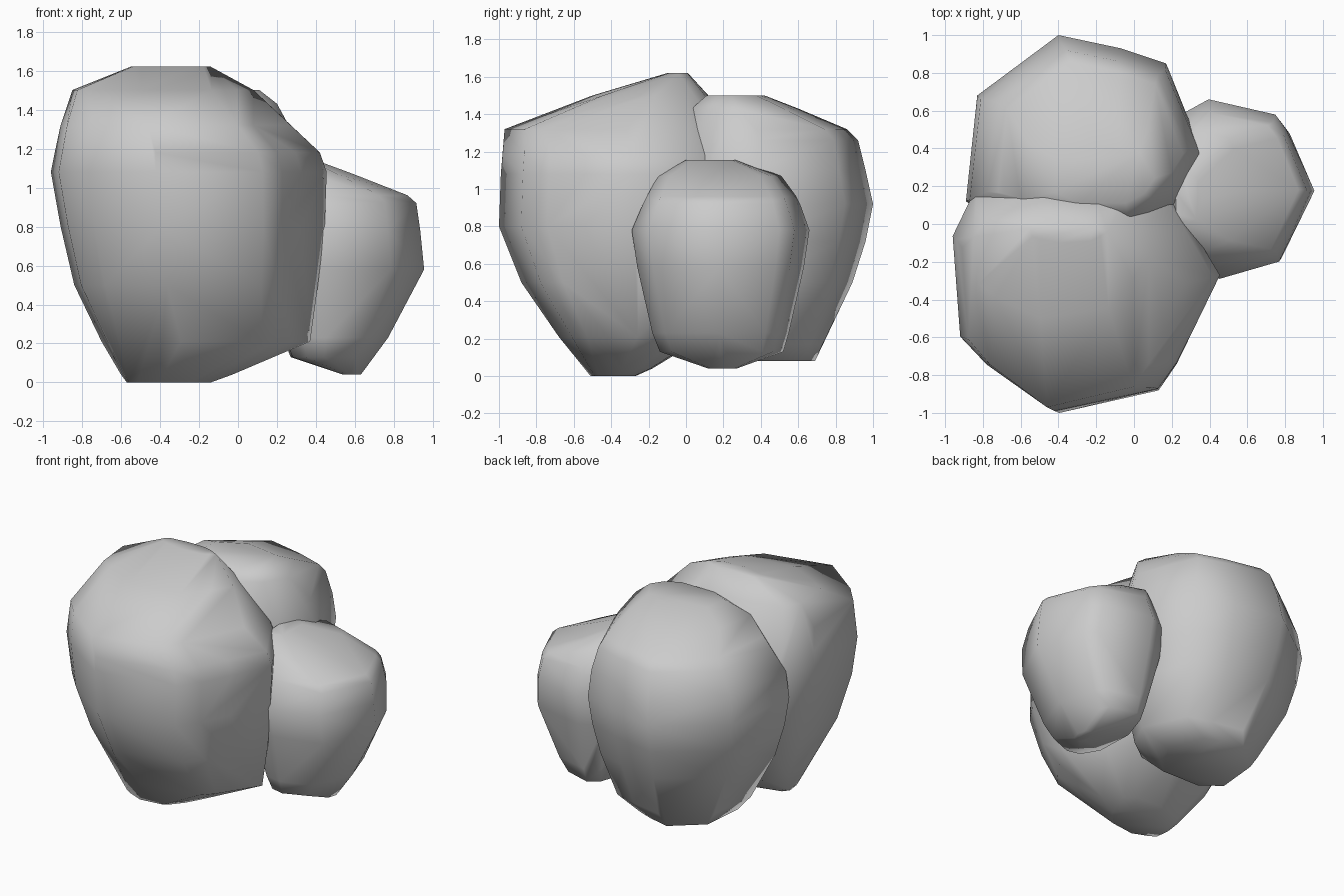
import bpy, bmesh
from math import radians


def lump(name, outline, rings):
    """Convex faceted lump: a plan outline stretched to each ring's
    extents (z, x min, x max, y min, y max), then wrapped in a hull."""
    xs, ys = [p[0] for p in outline], [p[1] for p in outline]
    ox, oy = min(xs), min(ys)
    w, d = max(xs) - ox, max(ys) - oy
    bm = bmesh.new()
    for z, x0, x1, y0, y1 in rings:
        for x, y in outline:
            bm.verts.new((x0 + (x - ox) / w * (x1 - x0),
                          y0 + (y - oy) / d * (y1 - y0), z))
    hull = bmesh.ops.convex_hull(bm, input=bm.verts[:])
    loose = {g for g in hull["geom_interior"] + hull["geom_unused"]
             if isinstance(g, bmesh.types.BMVert)}
    bmesh.ops.delete(bm, geom=list(loose), context='VERTS')
    bmesh.ops.recalc_face_normals(bm, faces=bm.faces[:])
    me = bpy.data.meshes.new(name)
    bm.to_mesh(me)
    bm.free()
    ob = bpy.data.objects.new(name, me)
    bpy.context.collection.objects.link(ob)
    bpy.ops.object.select_all(action='DESELECT')
    ob.select_set(True)
    bpy.context.view_layer.objects.active = ob
    bpy.ops.object.shade_smooth_by_angle(angle=radians(60))


# tall lump at the front
lump("front_lump",
     [(-0.96, -0.06), (-0.92, -0.60), (-0.78, -0.75), (-0.42, -1.00),
      (0.13, -0.88), (0.23, -0.74), (0.33, -0.54), (0.46, -0.27),
      (0.24, 0.10), (0.05, 0.31), (-0.40, 0.35), (-0.85, 0.17)],
     [(0.00, -0.57, -0.14, -0.51, -0.27),
      (0.04, -0.60, -0.03, -0.53, -0.18),
      (0.21, -0.70, 0.37, -0.68, 0.10),
      (0.50, -0.84, 0.41, -0.88, 0.28),
      (0.80, -0.91, 0.445, -1.00, 0.34),
      (1.08, -0.96, 0.455, -0.99, 0.34),
      (1.18, -0.94, 0.42, -0.98, 0.31),
      (1.32, -0.91, 0.27, -0.97, 0.24),
      (1.50, -0.85, 0.08, -0.50, 0.12),
      (1.62, -0.55, -0.14, -0.10, 0.01)])

# middle-sized lump at the back
lump("back_lump",
     [(-0.40, 1.00), (-0.83, 0.68), (-0.89, 0.12), (-0.60, -0.07),
      (0.00, -0.08), (0.23, 0.10), (0.36, 0.38), (0.17, 0.85), (-0.07, 0.93)],
     [(0.08, -0.56, 0.02, 0.12, 0.69),
      (0.17, -0.63, 0.22, 0.05, 0.73),
      (0.50, -0.80, 0.30, -0.02, 0.89),
      (0.72, -0.86, 0.34, -0.06, 0.96),
      (0.92, -0.89, 0.36, -0.08, 1.00),
      (1.10, -0.87, 0.35, -0.06, 0.96),
      (1.26, -0.78, 0.29, 0.00, 0.92),
      (1.32, -0.72, 0.26, 0.01, 0.86),
      (1.43, -0.60, 0.20, 0.03, 0.60),
      (1.50, -0.42, 0.11, 0.11, 0.42)])

# small lump at the right
lump("side_lump",
     [(0.40, 0.66), (0.25, 0.58), (0.12, 0.30), (0.14, -0.08), (0.28, -0.25),
      (0.46, -0.28), (0.78, -0.19), (0.95, 0.18), (0.82, 0.50), (0.76, 0.58)],
     [(0.04, 0.54, 0.63, 0.12, 0.27),
      (0.13, 0.27, 0.69, -0.14, 0.52),
      (0.23, 0.23, 0.77, -0.18, 0.55),
      (0.58, 0.12, 0.955, -0.26, 0.63),
      (0.78, 0.12, 0.935, -0.29, 0.66),
      (0.92, 0.14, 0.915, -0.23, 0.61),
      (0.96, 0.16, 0.87, -0.21, 0.59),
      (1.07, 0.20, 0.59, -0.15, 0.51),
      (1.155, 0.22, 0.36, 0.00, 0.27)])
